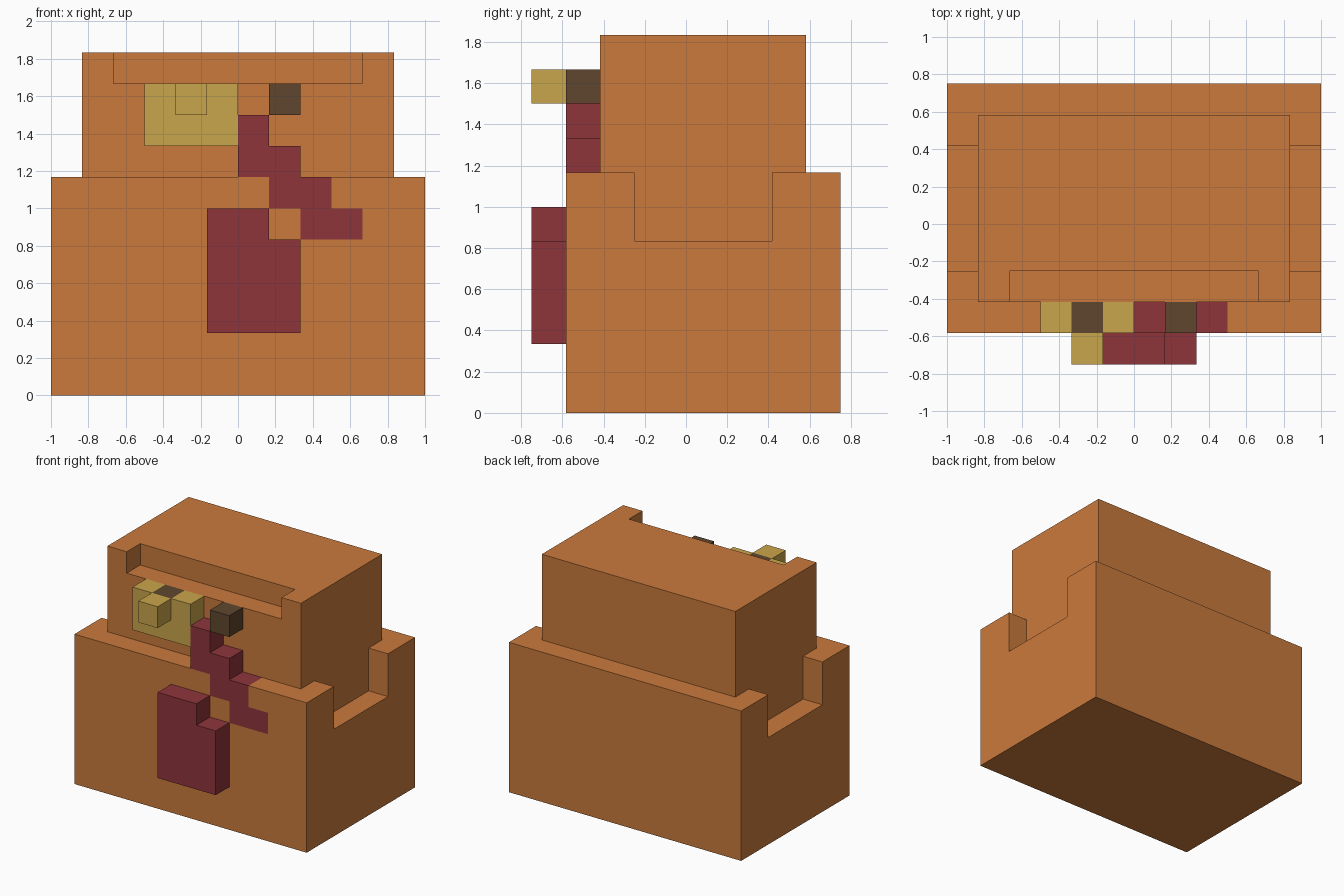
import bpy
import bmesh
from itertools import product
from mathutils import Vector

cube = bpy.data.objects.get("Cube")
if cube:
    bpy.data.objects.remove(cube, do_unlink=True)

UNIT = 1 / 6      # edge of one block
Y_SHIFT = -4.5    # grid row 0 is the frontmost layer


def make_material(name, rgb):
    def linear(c):
        c /= 255
        return c / 12.92 if c <= 0.04045 else ((c + 0.055) / 1.055) ** 2.4
    colour = (*[linear(c) for c in rgb], 1)
    mat = bpy.data.materials.new(name)
    mat.use_nodes = True
    mat.diffuse_color = colour
    mat.node_tree.nodes["Principled BSDF"].inputs["Base Color"].default_value = colour
    return mat


orange = make_material("orange", (202, 122, 60))
yellow = make_material("yellow", (202, 166, 76))
red = make_material("dark_red", (141, 53, 59))
brown = make_material("dark_brown", (95, 70, 46))


def box(x0, x1, y0, y1, z0, z1):
    """Set of grid cells filling a box."""
    return set(product(range(x0, x1), range(y0, y1), range(z0, z1)))


def build(name, cells, mat):
    """Skin a set of grid cells and merge its flat areas."""
    bm = bmesh.new()
    for cell in cells:
        centre = Vector(cell) + Vector((0.5, 0.5 + Y_SHIFT, 0.5))
        for axis, sign in product(range(3), (-1, 1)):
            n = Vector((0, 0, 0))
            n[axis] = sign
            if tuple(int(c + d) for c, d in zip(cell, n)) in cells:
                continue
            u = Vector((0, 0, 0))
            u[(axis + 1) % 3] = 0.5
            v = n.cross(u)
            mid = centre + n / 2
            corners = (mid - u - v, mid + u - v, mid + u + v, mid - u + v)
            bm.faces.new([bm.verts.new(p * UNIT) for p in corners])
    bmesh.ops.remove_doubles(bm, verts=bm.verts, dist=0.001)
    bmesh.ops.dissolve_limit(bm, angle_limit=0.01, verts=bm.verts, edges=bm.edges)
    mesh = bpy.data.meshes.new(name)
    bm.to_mesh(mesh)
    bm.free()
    mesh.materials.append(mat)
    bpy.context.collection.objects.link(bpy.data.objects.new(name, mesh))


# Zigzag stripe: upper steps stand on the body, lower steps lie flush in it
stripe = (box(0, 1, 1, 2, 8, 9) | box(0, 2, 1, 2, 7, 8)
          | box(1, 3, 1, 2, 6, 7) | box(2, 4, 1, 2, 5, 6))

# Body with a notch in the rim on each side
notches = box(5, 6, 3, 7, 5, 7) | box(-6, -5, 3, 7, 5, 7)
build("body", box(-6, 6, 1, 9, 0, 7) - notches - stripe, orange)

# Upper block with a recess along its front top edge
build("upper_block", box(-5, 5, 2, 8, 7, 11) - box(-4, 4, 2, 3, 10, 11), orange)
build("zigzag_stripe", stripe, red)

# Raised front panel with one corner missing
build("front_panel", box(-1, 2, 0, 1, 2, 6) - box(1, 2, 0, 1, 5, 6), red)

# Yellow patch with a dark core behind its knob
core = box(-2, -1, 1, 2, 9, 10)
build("patch", box(-3, 0, 1, 2, 8, 10) - core, yellow)
build("patch_knob", box(-2, -1, 0, 1, 9, 10), yellow)
build("patch_core", core, brown)
build("small_block", box(1, 2, 1, 2, 9, 10), brown)
